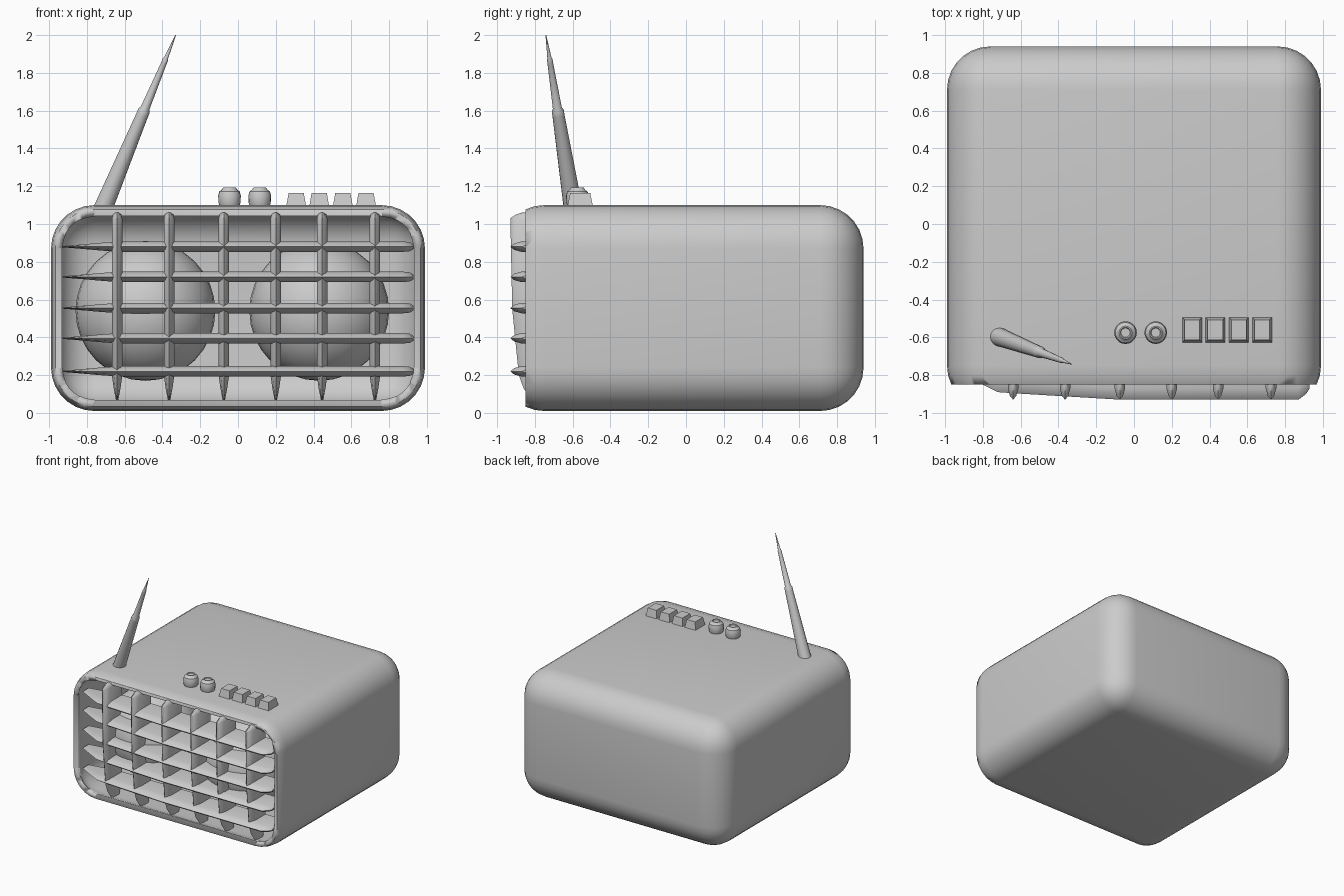
import bpy, bmesh, math
from mathutils import Vector

if "Cube" in bpy.data.objects:
    bpy.data.objects.remove(bpy.data.objects["Cube"])


def finish(bm, name, smooth=True, angle=35):
    bmesh.ops.recalc_face_normals(bm, faces=bm.faces)
    me = bpy.data.meshes.new(name)
    bm.to_mesh(me)
    bm.free()
    ob = bpy.data.objects.new(name, me)
    bpy.context.collection.objects.link(ob)
    if smooth:
        bpy.ops.object.select_all(action='DESELECT')
        ob.select_set(True)
        bpy.context.view_layer.objects.active = ob
        bpy.ops.object.shade_smooth_by_angle(angle=math.radians(angle))
    return ob


def skin(bm, rings):
    """Join a list of equal-sized point rings into a closed tube."""
    vs = [[bm.verts.new(p) for p in r] for r in rings]
    n = len(vs[0])
    for a, b in zip(vs, vs[1:]):
        for i in range(n):
            bm.faces.new((a[i], a[(i + 1) % n], b[(i + 1) % n], b[i]))
    bm.faces.new(vs[0][::-1])
    bm.faces.new(vs[-1])


def lathe(name, base, axis, profile, n=20):
    """Turn (radius, distance) pairs around an axis."""
    q = Vector((0, 0, 1)).rotation_difference(axis)
    bm = bmesh.new()
    skin(bm, [[Vector(base) + q @ Vector((r * math.cos(2 * math.pi * i / n),
                                          r * math.sin(2 * math.pi * i / n), h))
               for i in range(n)] for r, h in profile])
    return finish(bm, name)


# Hollow cabinet: rounded box with its front sliced off
FRONT, CUT, BACK = -0.98, -0.85, 0.94
bm = bmesh.new()
bmesh.ops.create_cube(bm, size=1)
for v in bm.verts:
    v.co = Vector((v.co.x * 1.98, v.co.y * (BACK - FRONT) + (BACK + FRONT) / 2,
                   v.co.z * 1.09 + 0.555))
bmesh.ops.bevel(bm, geom=bm.edges[:], offset=0.23, segments=7, profile=0.5,
                affect='EDGES', clamp_overlap=True)
bmesh.ops.bisect_plane(bm, geom=bm.verts[:] + bm.edges[:] + bm.faces[:],
                       plane_co=(0, CUT, 0), plane_no=(0, -1, 0), clear_outer=True)
cabinet = finish(bm, "cabinet", angle=40)
mod = cabinet.modifiers.new("wall", 'SOLIDIFY')
mod.thickness = 0.04
mod.offset = -1

# Speaker balls behind the grille
for side, x in (("left", -0.49), ("right", 0.43)):
    bm = bmesh.new()
    bmesh.ops.create_uvsphere(bm, u_segments=32, v_segments=16, radius=0.37)
    bmesh.ops.translate(bm, verts=bm.verts, vec=(x, -0.45, 0.54))
    finish(bm, "speaker_" + side)


# Grille blades: (position along blade, front edge y, half thickness)
def blade(name, stations, place):
    bm = bmesh.new()
    rings = []
    for s, f, t in stations:
        sec = [(-0.70, -t), (f + 0.06, -t), (f + 0.02, -t * 0.6), (f, 0),
               (f + 0.02, t * 0.6), (f + 0.06, t), (-0.70, t)]
        rings.append([place(s, y, o) for y, o in sec])
    skin(bm, rings)
    finish(bm, name)


ACROSS = [(-0.93, -0.78, 0.003), (-0.80, -0.85, 0.014), (-0.72, -0.89, 0.021),
          (-0.62, -0.897, 0.028), (-0.07, -0.93, 0.028), (0.87, -0.93, 0.028),
          (0.91, -0.90, 0.024), (0.93, -0.87, 0.012)]
UPRIGHT = [(0.05, -0.80, 0.003), (0.13, -0.86, 0.018), (0.20, -0.885, 0.028),
           (0.55, -0.92, 0.028), (1.03, -0.93, 0.028), (1.05, -0.90, 0.022),
           (1.06, -0.87, 0.012)]
for i, z in enumerate((0.22, 0.395, 0.555, 0.72, 0.88)):
    blade(f"grille_bar_{i}", ACROSS, lambda s, y, o: (s, y, z + o))
for i, x in enumerate((-0.64, -0.365, -0.075, 0.20, 0.445, 0.725)):
    blade(f"grille_post_{i}", UPRIGHT, lambda s, y, o: (x + o, y, s))

# Telescopic antenna
base, tip = Vector((-0.715, -0.597, 1.08)), Vector((-0.33, -0.742, 2.0))
L = (tip - base).length
lathe("antenna", base, tip - base,
      [(0.05, 0), (0.032, L * 0.54), (0.032, L * 0.565), (0.024, L * 0.58),
       (0.015, L * 0.84), (0.015, L * 0.86), (0.011, L * 0.87), (0.002, L)], 16)

# Dials
for i, x in enumerate((-0.045, 0.115)):
    lathe(f"dial_{i}", (x, -0.575, 1.09), Vector((0, 0, 1)),
          [(0.05, 0), (0.058, 0.02), (0.06, 0.06), (0.054, 0.082), (0.042, 0.09),
           (0.034, 0.102), (0.028, 0.102), (0.024, 0.096)])

# Push buttons
for i, x in enumerate((0.308, 0.43, 0.555, 0.678)):
    bm = bmesh.new()
    rings = []
    for z, w, d in ((1.09, 0.053, 0.068), (1.165, 0.04, 0.053)):
        rings.append([(x + a * w, -0.56 + b * d, z)
                      for a, b in ((-1, -1), (1, -1), (1, 1), (-1, 1))])
    skin(bm, rings)
    finish(bm, f"button_{i}", smooth=False)
